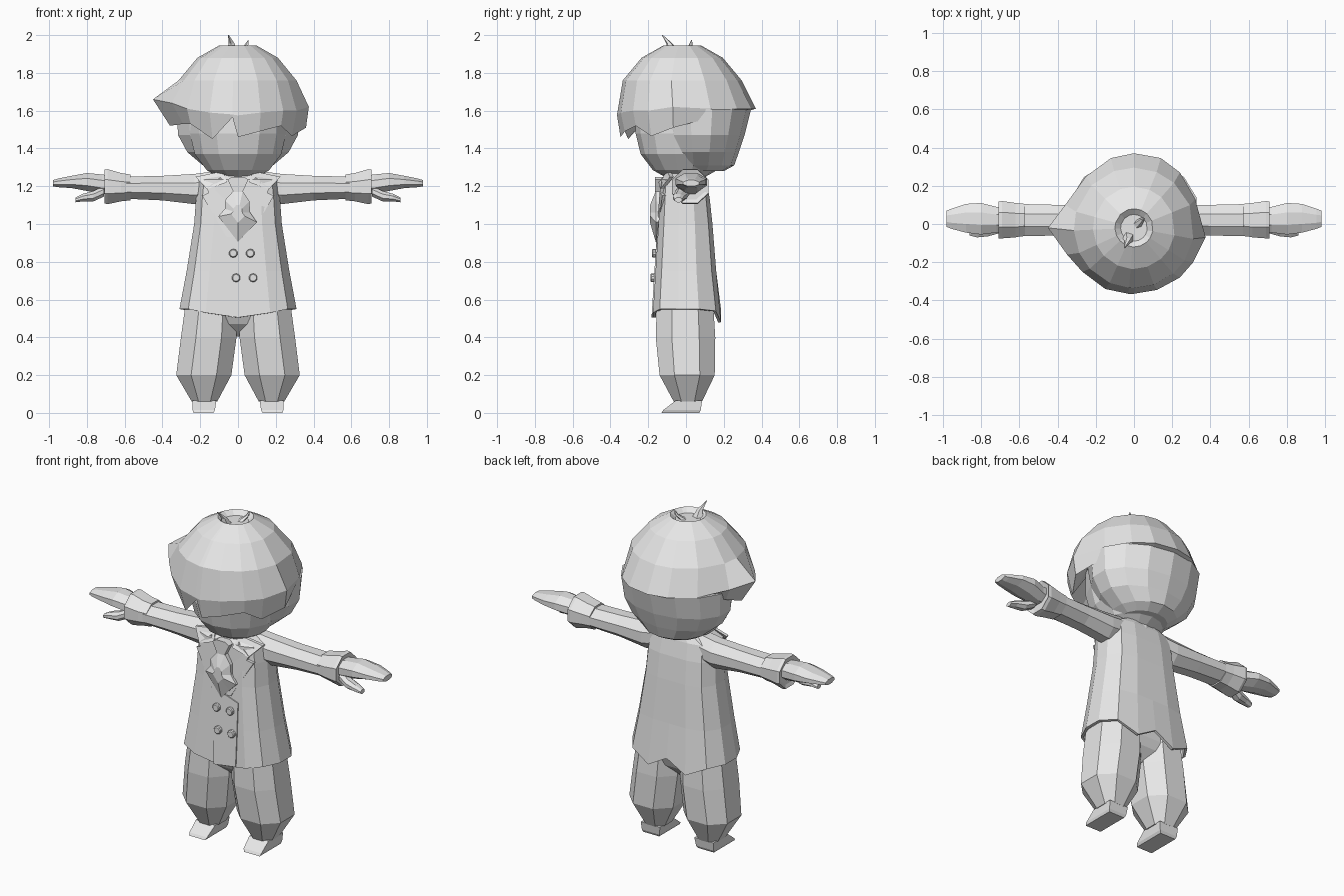
import bpy, bmesh, math
from mathutils import Vector

if "Cube" in bpy.data.objects:
    bpy.data.objects.remove(bpy.data.objects["Cube"])

grey = bpy.data.materials.new("light_grey")
grey.diffuse_color = (0.8, 0.8, 0.8, 1)
grey.use_nodes = True
grey.node_tree.nodes["Principled BSDF"].inputs["Base Color"].default_value = grey.diffuse_color


def make(name, bm):
    bmesh.ops.recalc_face_normals(bm, faces=bm.faces)
    me = bpy.data.meshes.new(name)
    bm.to_mesh(me)
    bm.free()
    me.materials.append(grey)
    ob = bpy.data.objects.new(name, me)
    bpy.context.collection.objects.link(ob)
    return ob


def loft(name, rings, cap_start=True, cap_end=True):
    """Skin a list of equal-length point rings."""
    bm = bmesh.new()
    vs = [[bm.verts.new(p) for p in r] for r in rings]
    n = len(vs[0])
    for a, b in zip(vs, vs[1:]):
        for i in range(n):
            j = (i + 1) % n
            bm.faces.new((a[i], a[j], b[j], b[i]))
    if cap_start:
        bm.faces.new(vs[0])
    if cap_end:
        bm.faces.new(vs[-1])
    return make(name, bm)


def oval(z, rx, ry, cy=0, cx=0, n=14):
    return [(cx + rx * math.cos(t), cy + ry * math.sin(t), z)
            for t in (2 * math.pi * (i + .5) / n for i in range(n))]


def box_ring(a0, a1, b0, b1, place, bevel=.3):
    """Eight-sided ring filling a rectangle; place(a, b) gives the point."""
    da, db = (a1 - a0) * bevel, (b1 - b0) * bevel
    pts = [(a0 + da, b0), (a1 - da, b0), (a1, b0 + db), (a1, b1 - db),
           (a1 - da, b1), (a0 + da, b1), (a0, b1 - db), (a0, b0 + db)]
    return [place(a, b) for a, b in pts]


def plate(name, pts, depth):
    """Flat panel of 3D points given some depth along +y."""
    bm = bmesh.new()
    f = bm.faces.new([bm.verts.new(p) for p in pts])
    new = bmesh.ops.extrude_face_region(bm, geom=[f])["geom"]
    for v in new:
        if isinstance(v, bmesh.types.BMVert):
            v.co.y += depth
    return make(name, bm)


def front(z):
    return -.175 + (z - .53) * .0625


# head and neck
loft("face", [oval(z, r, r, -.005) for z, r in
              ((1.24, .09), (1.285, .17), (1.37, .235), (1.48, .262), (1.62, .262))])
loft("neck", [oval(1.2, .1, .09, .02), oval(1.3, .085, .08, .02)])
loft("back_hair", [oval(z, rx, ry, .08) for z, rx, ry in
                   ((1.28, .14, .12), (1.31, .19, .175), (1.38, .275, .2),
                    (1.47, .325, .23), (1.61, .335, .265))])

# hair cap: widest outline, then locks hanging below it (scale, height)
wide = [(.375, -.07, 1.62), (.32, .13, 1.61), (.24, .27, 1.61), (.14, .345, 1.61),
        (0, .37, 1.61), (-.12, .345, 1.61), (-.25, .25, 1.61), (-.36, .1, 1.63),
        (-.45, -.02, 1.66), (-.35, -.16, 1.64), (-.27, -.25, 1.61), (-.15, -.34, 1.59),
        (-.03, -.365, 1.58), (0, -.365, 1.575), (.12, -.345, 1.59), (.24, -.28, 1.6),
        (.31, -.2, 1.6)]
locks = [(.96, 1.51), (.95, 1.56), (.9, 1.6), (.9, 1.6), (.9, 1.6), (.9, 1.6), (.9, 1.6),
         (.92, 1.56), (.8, 1.52), (.83, 1.53), (.93, 1.53), (.9, 1.45), (.97, 1.565),
         (.95, 1.46), (.94, 1.49), (.95, 1.52), (.92, 1.465)]


def crown(z, r):
    out = []
    for x, y, _ in wide:
        k = r / math.hypot(x, y)
        out.append((x * k, y * k - .02, z))
    return out


loft("hair_cap", [[(x * .7, y * .7, 1.63) for x, y, _ in wide],
                  [(p[0] * s, p[1] * s, z) for p, (s, z) in zip(wide, locks)],
                  wide, crown(1.76, .315), crown(1.88, .215), crown(1.945, .1),
                  crown(1.92, .07)])

# tufts on the crown
for name, base, tip, r in (("large_tuft", (-.03, -.07, 1.91), (-.05, -.125, 2.0), .035),
                           ("small_tuft", (.02, .0, 1.92), (.055, .03, 1.975), .022)):
    b, t = Vector(base), Vector(tip)
    ring = oval(b.z, r, r, b.y, b.x, 5)
    mid = [Vector(p).lerp(t, .5) + Vector((.008, .01, 0)) for p in ring]
    loft(name, [ring, mid, [t + (Vector(p) - b) * .08 for p in ring]])

# coat body: half cross-section mirrored, with pointed hem
half = [(0, -1), (.55, -1), (.85, -.8), (1, -.25), (1, .35), (.8, .85), (.4, 1), (0, 1)]
hem = [.505, .53, .55, .55, .55, .54, .48, .55]


def coat_ring(z, w, y0, y1, zs=None):
    c, h = (y0 + y1) / 2, (y1 - y0) / 2
    pts = [(x * w, c + y * h, zs[i] if zs else z) for i, (x, y) in enumerate(half)]
    return pts + [(-x, y, z) for x, y, z in reversed(pts[1:-1])]


coat = loft("coat", [coat_ring(.53, .31, -.175, .185, hem),
                     coat_ring(.75, .272, front(.75), .16),
                     coat_ring(1.0, .232, front(1.0), .14),
                     coat_ring(1.14, .222, front(1.14), .125),
                     coat_ring(1.235, .21, front(1.235), .105),
                     coat_ring(1.275, .12, -.09, .09)], False, True)
solid = coat.modifiers.new("thickness", "SOLIDIFY")
solid.thickness = .015
solid.offset = -1

# overlapping front panel
plate("coat_overlap", [(x, front(z) - .006, z) for x, z in
                       ((-.07, .97), (-.035, .505), (.11, .525), (.11, .9), (.02, .93))], .009)

# lapels, collar wings and pockets slits on both sides
for s, side in ((-1, "right"), (1, "left")):
    plate(side + "_lapel", [(s * x, y, z) for x, y, z in
                            ((.09, -.125, 1.25), (.165, -.135, 1.19), (.155, -.14, 1.165),
                             (.19, -.125, 1.15), (.06, -.157, .93), (.0, -.157, .93))], .02)
    plate(side + "_collar", [(s * x, y, z) for x, y, z in
                             ((.08, -.1, 1.28), (.225, -.085, 1.25), (.165, -.137, 1.185),
                              (.06, -.145, 1.22))], .02)

# necktie: knot and flared lower part
loft("tie_knot", [[(-.025, y, 1.17), (.025, y, 1.17), (.055, y, 1.235), (.03, y, 1.25),
                   (-.03, y, 1.25), (-.055, y, 1.235)] for y in (-.165, -.12)])
tie = [(0, .905), (.055, .965), (.1, 1.01), (.065, 1.06), (.06, 1.12), (.025, 1.175),
       (-.025, 1.175), (-.07, 1.125), (-.07, 1.08), (-.105, 1.04), (-.05, .97)]
loft("tie", [[(x * k, y, 1.06 + (z - 1.06) * k) for x, z in tie]
             for k, y in ((1, -.135), (1, -.16), (.35, -.19))])

# buttons
for i, (x, z) in enumerate(((-.025, .845), (.065, .845), (-.01, .715), (.08, .715))):
    rings = []
    for y, r in ((.0, .023), (-.02, .023), (-.025, .018)):
        rings.append([(p[0], front(z) + y, p[1] + z) for p in oval(0, r, r, 0, x, 10)])
    loft("button_%d" % (i + 1), rings)

# trouser seat
loft("trouser_seat", [box_ring(-w, w, y0, y1, lambda a, b, z=z: (a, b, z))
                      for z, w, y0, y1 in ((.405, .03, -.05, .06), (.47, .15, -.12, .12),
                                           (.52, .27, -.145, .14), (.66, .25, -.14, .13))])

for s, side in ((-1, "right"), (1, "left")):
    # baggy trouser leg
    loft(side + "_leg", [box_ring(x0, x1, y0, y1, lambda a, b, z=z: (s * a, b, z), .27)
                         for z, x0, x1, y0, y1 in
                         ((.06, .11, .245, -.065, .085), (.2, .035, .327, -.14, .152),
                          (.4, .008, .302, -.16, .155), (.56, .005, .28, -.155, .145))])
    # shoe with sloping toe
    loft(side + "_shoe", [[(s * x0, y0, z), (s * x1, y0, z), (s * x1, y1, z), (s * x0, y1, z)]
                          for z, x0, x1, y0, y1 in ((0, .13, .235, -.13, .07),
                                                    (.015, .122, .24, -.12, .078),
                                                    (.065, .115, .242, -.055, .085))])

    def along(rows):
        return [box_ring(y0, y1, z0, z1, lambda a, b, x=x: (s * x, a, b))
                for x, y0, y1, z0, z1 in rows]

    # sleeve, cuff, mitten hand and thumb
    loft(side + "_sleeve", along(((.12, -.06, .09, 1.12, 1.28), (.23, -.055, .1, 1.105, 1.265),
                                  (.4, -.06, .1, 1.125, 1.255), (.62, -.065, .105, 1.135, 1.25))))
    loft(side + "_cuff", along(((.57, -.06, .105, 1.125, 1.262), (.62, -.07, .11, 1.12, 1.27),
                                (.69, -.075, .12, 1.105, 1.29), (.708, -.075, .118, 1.11, 1.288),
                                (.7, -.055, .1, 1.13, 1.265))))
    loft(side + "_hand", along(((.66, -.04, .085, 1.16, 1.255), (.72, -.045, .09, 1.16, 1.262),
                                (.8, -.055, .11, 1.175, 1.27), (.88, -.045, .105, 1.19, 1.255),
                                (.955, -.025, .08, 1.195, 1.24), (.98, -.015, .07, 1.2, 1.232))))
    loft(side + "_thumb", along(((.71, -.05, .02, 1.145, 1.2), (.765, -.065, .005, 1.12, 1.175),
                                 (.82, -.07, -.01, 1.12, 1.16), (.86, -.06, -.02, 1.115, 1.14))))
